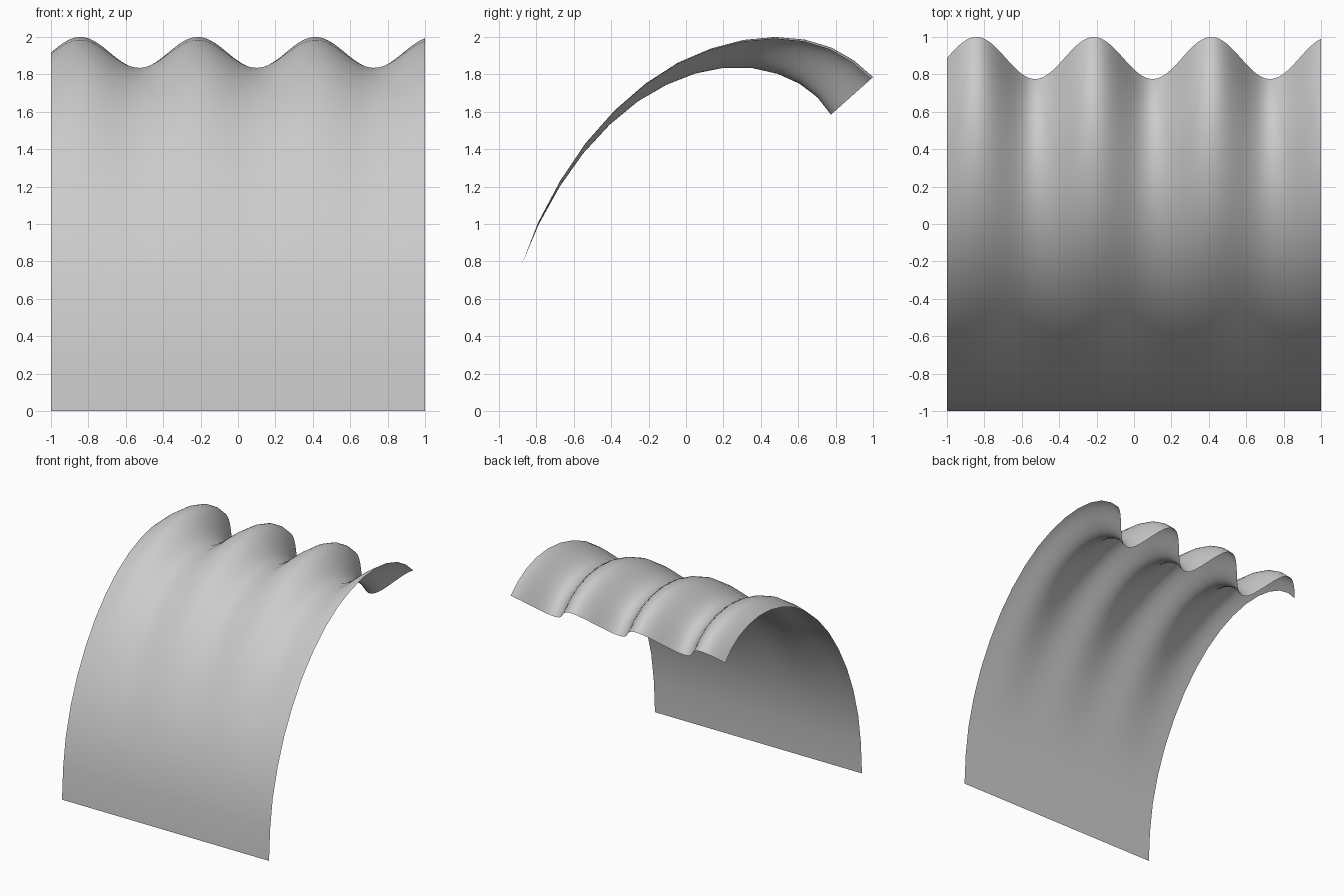
import bpy, bmesh, math

# Side profiles (y, z) along the sheet: lower part is flat, then crest and trough diverge
base = [(-1, 0), (-0.985, 0.275), (-0.948, 0.53), (-0.88, 0.778)]
crest = base + [(-0.79, 1.01), (-0.672, 1.232), (-0.537, 1.432), (-0.382, 1.607),
                (-0.215, 1.752), (-0.043, 1.863), (0.132, 1.938), (0.307, 1.984),
                (0.477, 2.0), (0.635, 1.986), (0.778, 1.943), (0.9, 1.873), (1.0, 1.785)]
trough = base + [(-0.789, 0.995), (-0.675, 1.2), (-0.552, 1.375), (-0.408, 1.531),
                 (-0.257, 1.656), (-0.103, 1.745), (0.05, 1.805), (0.202, 1.835),
                 (0.352, 1.834), (0.49, 1.803), (0.607, 1.75), (0.702, 1.678), (0.775, 1.585)]

# Curling sheet with ripples that grow towards the free edge
COLS = 100
bm = bmesh.new()
rows = []
for (cy, cz), (ty, tz) in zip(crest, trough):
    row = []
    for i in range(COLS + 1):
        x = -1 + 2 * i / COLS
        w = 0.5 + 0.5 * math.sin(10 * (x + 1))
        row.append(bm.verts.new((x, ty + (cy - ty) * w, tz + (cz - tz) * w)))
    rows.append(row)
for a, b in zip(rows, rows[1:]):
    for i in range(COLS):
        bm.faces.new((a[i], a[i + 1], b[i + 1], b[i])).smooth = True

mesh = bpy.data.meshes.new("rippled_sheet")
bm.to_mesh(mesh)
bm.free()
sheet = bpy.data.objects.new("rippled_sheet", mesh)
bpy.context.collection.objects.link(sheet)
